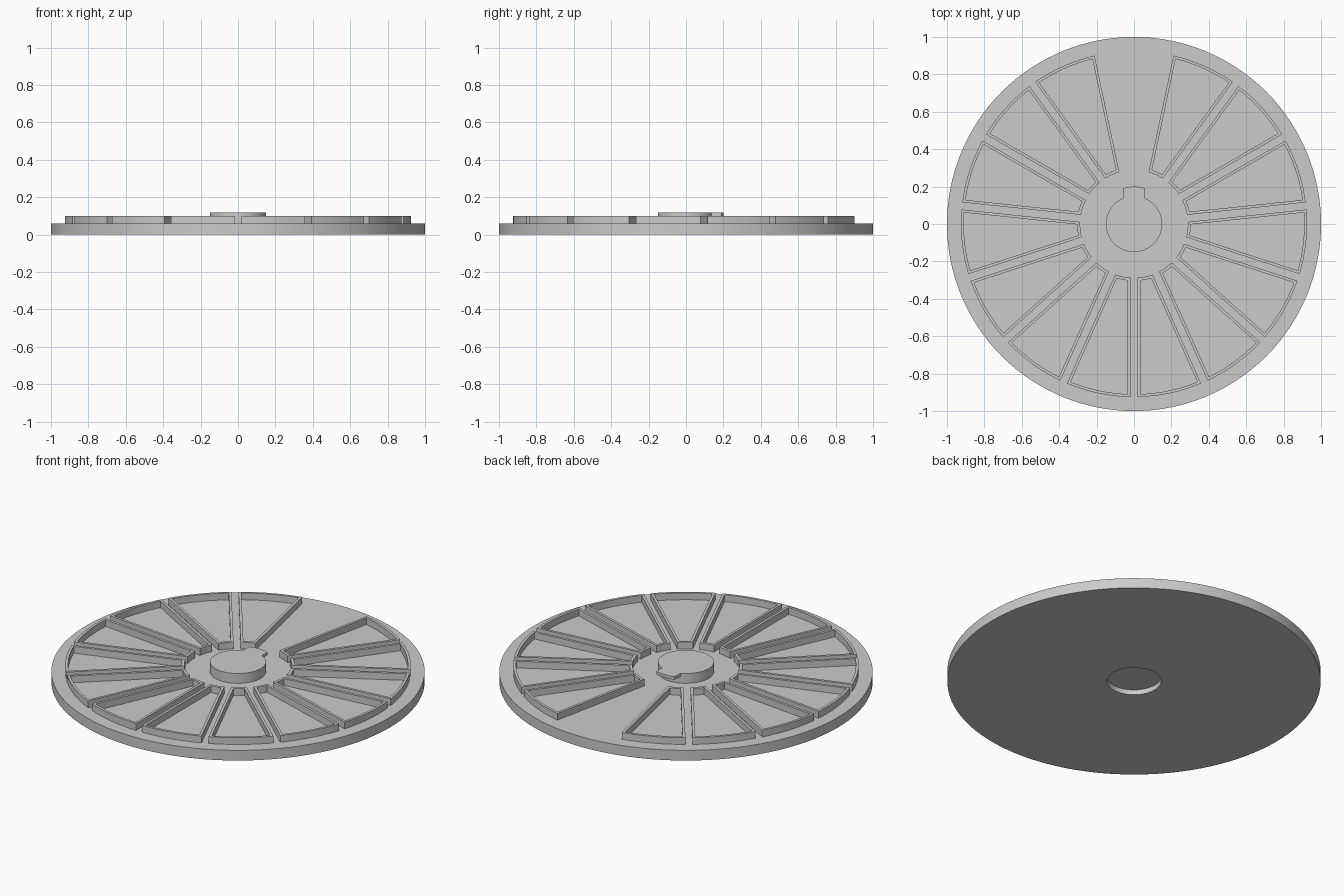
import bpy, bmesh
from math import sin, cos, asin, pi, radians, tau

cube = bpy.data.objects.get("Cube")
if cube:
    bpy.data.objects.remove(cube)

grey = bpy.data.materials.new("plain_grey")
grey.use_nodes = True
colour = (0.6, 0.6, 0.6, 1)
grey.diffuse_color = colour
grey.node_tree.nodes["Principled BSDF"].inputs["Base Color"].default_value = colour

FLOOR, RIM, TOP = 0.06, 0.10, 0.118


def finish(name, bm):
    bmesh.ops.remove_doubles(bm, verts=bm.verts, dist=1e-5)
    bmesh.ops.recalc_face_normals(bm, faces=bm.faces)
    mesh = bpy.data.meshes.new(name)
    bm.to_mesh(mesh)
    bm.free()
    mesh.materials.append(grey)
    obj = bpy.data.objects.new(name, mesh)
    bpy.context.collection.objects.link(obj)
    bpy.ops.object.select_all(action="DESELECT")
    obj.select_set(True)
    bpy.context.view_layer.objects.active = obj
    bpy.ops.object.shade_smooth_by_angle(angle=radians(30))
    return obj


def lathe(name, profile, steps=128):
    bm = bmesh.new()
    verts = [bm.verts.new((r, 0, z)) for r, z in profile]
    edges = [bm.edges.new(pair) for pair in zip(verts, verts[1:])]
    bmesh.ops.spin(bm, geom=verts + edges, cent=(0, 0, 0), axis=(0, 0, 1),
                   angle=tau, steps=steps, use_merge=True)
    return finish(name, bm)


def arc(radius, start, end, steps):
    return [(radius * cos(start + (end - start) * i / steps),
             radius * sin(start + (end - start) * i / steps))
            for i in range(steps + 1)]


def sector(gap, inner, outer):
    # Wedge outline whose straight sides run parallel to the spokes
    half = pi / 15
    a, b = half - asin(gap / inner), half - asin(gap / outer)
    return arc(outer, -b, b, 16) + arc(inner, a, -a, 4)


# Base disc with a shallow blind bore underneath
lathe("base_disc", [(0, 0.03), (0.145, 0.03), (0.145, 0), (1, 0), (1, FLOOR), (0, FLOOR)])

# Central hub
lathe("hub", [(0.15, FLOOR), (0.15, TOP - 0.018)], 64)

# Hub cap with a key tab pointing to the back
key = 0.06
wide, narrow = asin(key / 0.15), asin(key / 0.2)
outline = arc(0.2, pi / 2 - narrow, pi / 2 + narrow, 8)
outline += arc(0.15, pi / 2 + wide, pi / 2 - wide + tau, 56)
bm = bmesh.new()
face = bm.faces.new([bm.verts.new((x, y, TOP - 0.018)) for x, y in outline])
lid = bmesh.ops.extrude_face_region(bm, geom=[face], use_keep_orig=True)
bmesh.ops.translate(bm, vec=(0, 0, 0.018),
                    verts=[g for g in lid["geom"] if isinstance(g, bmesh.types.BMVert)])
finish("hub_cap", bm)

# One raised wedge frame, repeated around the disc with one place left empty
bm = bmesh.new()
outer, inner = sector(0.019, 0.288, 0.925), sector(0.034, 0.304, 0.91)
rings = [[bm.verts.new((x, y, z)) for x, y in loop]
         for loop, z in ((outer, FLOOR), (outer, RIM), (inner, RIM), (inner, FLOOR))]
count = len(outer)
for low, high in zip(rings, rings[1:] + rings[:1]):
    for i in range(count):
        j = (i + 1) % count
        bm.faces.new((low[i], low[j], high[j], high[i]))
frame = finish("wedge_frame", bm)
for n in range(1, 15):
    part = frame if n == 1 else frame.copy()
    if n > 1:
        bpy.context.collection.objects.link(part)
    part.name = f"wedge_frame_{n}"
    part.rotation_euler.z = pi / 2 - n * tau / 15
